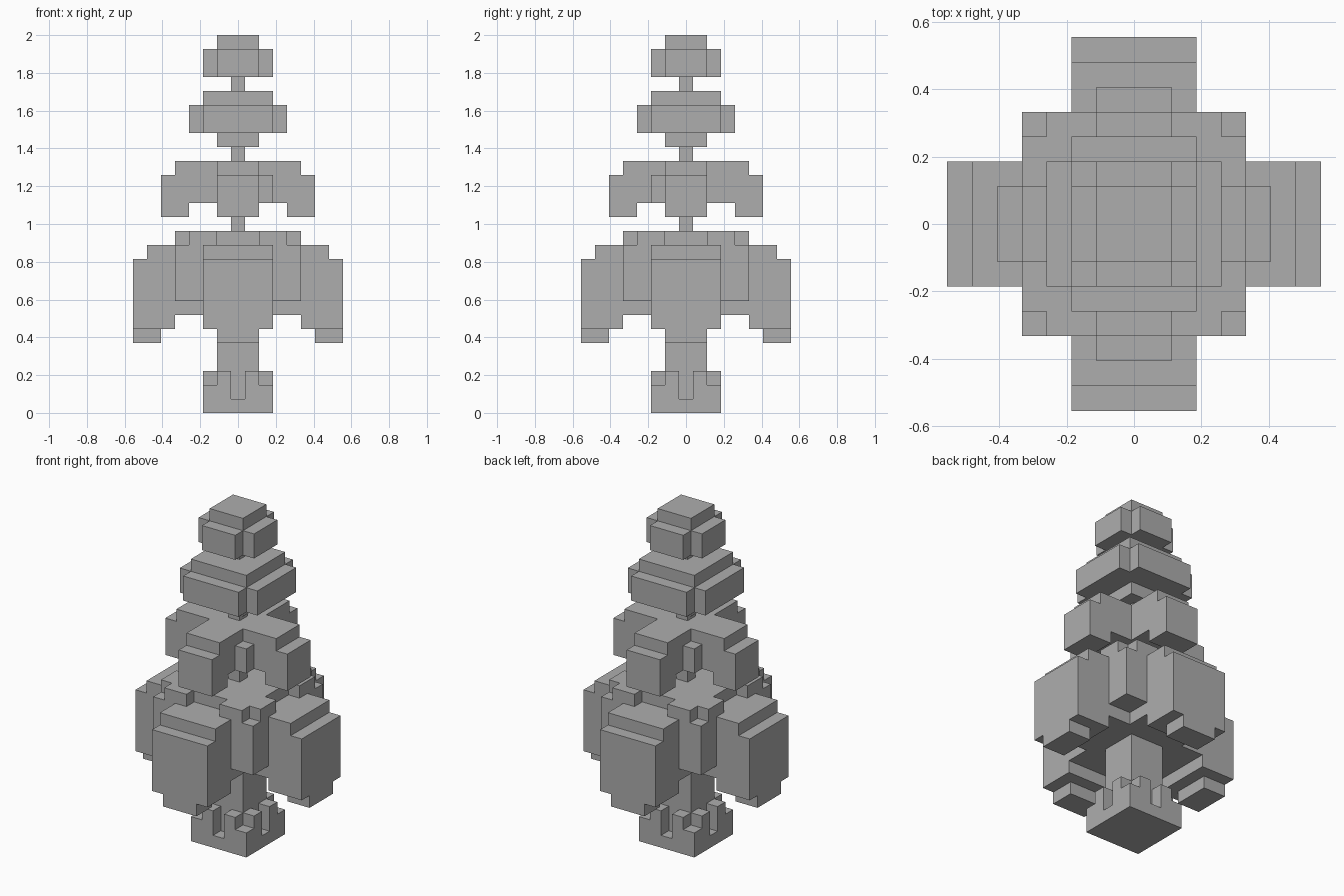
import bpy, bmesh
from mathutils import Vector

cube = bpy.data.objects.get("Cube")
if cube:
    bpy.data.objects.remove(cube, do_unlink=True)

UNIT = 2 / 27  # edge of one block

grey = bpy.data.materials.new("plain grey")
grey.use_nodes = True
colour = (0.42, 0.42, 0.42, 1)
grey.diffuse_color = colour
grey.node_tree.nodes["Principled BSDF"].inputs["Base Color"].default_value = colour


def block(x, y, z):
    """Cells of a block; x and y are inclusive cell ranges, z runs bottom to top."""
    return {(i, j, k) for i in range(x[0], x[1] + 1)
            for j in range(y[0], y[1] + 1) for k in range(*z)}


def square(n, bottom, top):
    return block((-n, n), (-n, n), (bottom, top))


def four(cells):
    """Repeat cells on all four sides by quarter turns."""
    result = set()
    for _ in range(4):
        result |= cells
        cells = {(-j, i, k) for i, j, k in cells}
    return result


def arm(inner, outer, width, bottom, top):
    return four(block((inner, outer), (-width, width), (bottom, top)))


def corner(inner, outer, bottom, top):
    return four(block((inner, outer), (inner, outer), (bottom, top)))


parts = {}

# Notched base and square trunk
parts["base"] = (square(2, 0, 2) | arm(2, 2, 1, 2, 3)) - arm(2, 2, 0, 1, 3)
parts["trunk"] = square(1, 1, 7)

# Large lowest tier: core, four hanging lobes, four corner columns
parts["lower_core"] = square(2, 7, 13) | arm(0, 4, 2, 7, 12)
parts["lower_corners"] = corner(3, 4, 8, 12)
parts["lower_lobes"] = (arm(5, 7, 2, 6, 11) | arm(5, 6, 2, 11, 12)
                        | arm(6, 7, 1, 5, 6))
parts["lower_cap"] = square(4, 12, 13) - corner(4, 4, 12, 13) - arm(4, 4, 1, 12, 13)

# Cross-shaped second tier with drooping ends and two inner corner posts
parts["second_tier"] = (arm(0, 5, 1, 15, 17) | arm(0, 4, 1, 17, 18)
                        | arm(4, 5, 1, 14, 15))
parts["second_posts"] = (block((2, 2), (-2, -2), (15, 17))
                         | block((-2, -2), (2, 2), (15, 17)))

# Third tier and top tier
parts["third_tier"] = square(1, 19, 20) | arm(0, 3, 2, 20, 22) | square(2, 22, 23)
parts["top_tier"] = arm(0, 2, 1, 24, 26) | square(1, 26, 27)

# Thin stem showing between the tiers
parts["stem"] = square(0, 13, 24)

solid = set().union(*parts.values())
claimed = set()
DIRECTIONS = [Vector(d) for d in ((1, 0, 0), (0, 1, 0), (0, 0, 1))]


def build(name, cells):
    """Make one mesh holding only the outside faces of the cells."""
    bm = bmesh.new()
    for cell in sorted(cells):
        centre = Vector(cell) + Vector((0, 0, 0.5))
        for axis in range(3):
            for sign in (-1, 1):
                normal = DIRECTIONS[axis] * sign
                if tuple(int(c) for c in Vector(cell) + normal) in solid:
                    continue
                u = DIRECTIONS[(axis + 1) % 3] / 2
                v = DIRECTIONS[(axis + 2) % 3] / 2 * sign
                mid = centre + normal / 2
                bm.faces.new([bm.verts.new((mid + o) * UNIT)
                              for o in (-u - v, u - v, u + v, v - u)])
    bmesh.ops.remove_doubles(bm, verts=bm.verts[:], dist=UNIT / 100)
    bmesh.ops.dissolve_limit(bm, angle_limit=0.01, verts=bm.verts[:], edges=bm.edges[:])
    mesh = bpy.data.meshes.new(name)
    bm.to_mesh(mesh)
    bm.free()
    mesh.materials.append(grey)
    bpy.context.collection.objects.link(bpy.data.objects.new(name, mesh))


for name, cells in parts.items():
    build(name, cells - claimed)
    claimed |= cells
